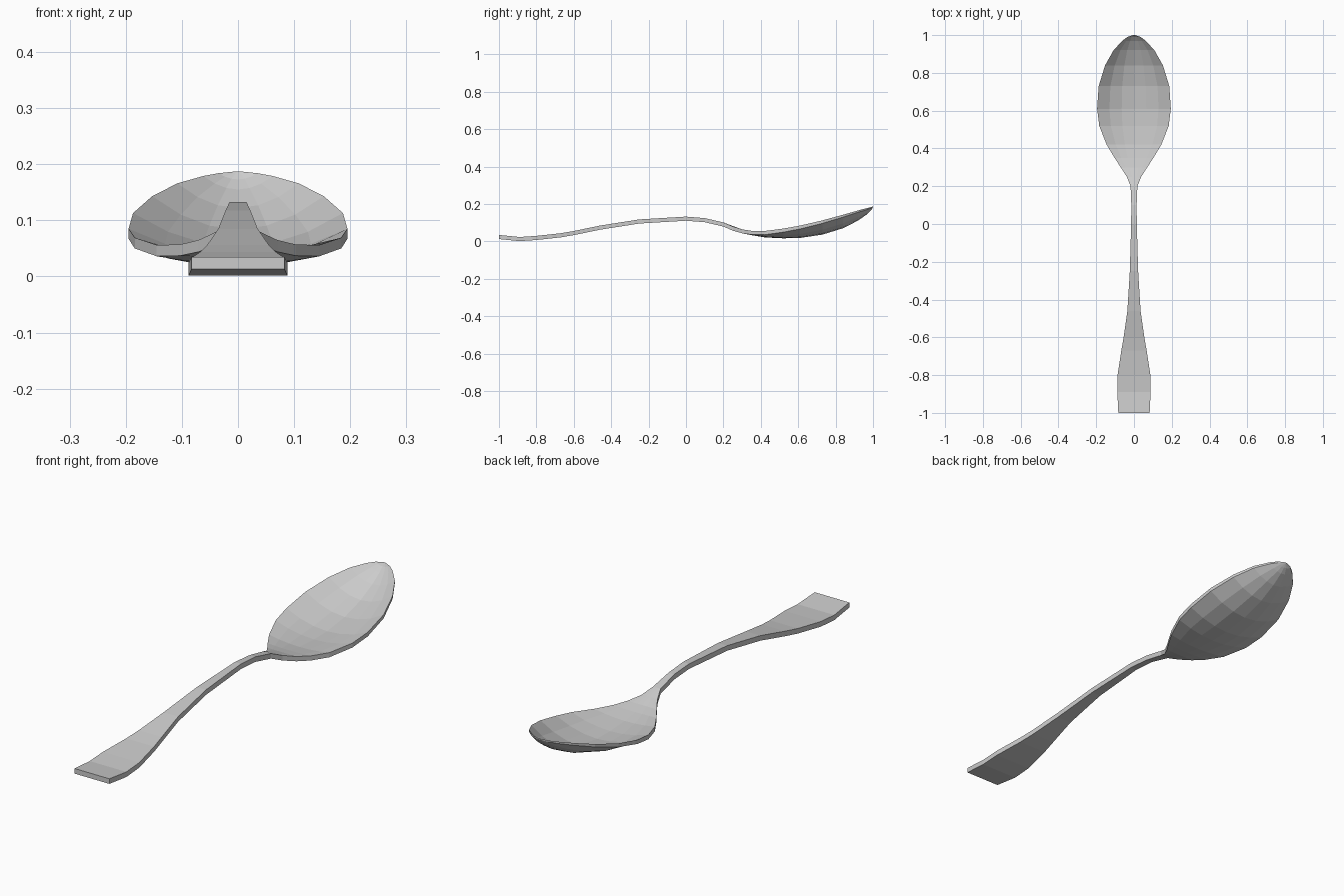
import bpy
import bmesh

cube = bpy.data.objects.get("Cube")
if cube:
    bpy.data.objects.remove(cube, do_unlink=True)

# Polished metal colour
steel = bpy.data.materials.new("steel_grey")
steel.use_nodes = True
colour = (0.6, 0.6, 0.6, 1)
steel.diffuse_color = colour
steel.node_tree.nodes["Principled BSDF"].inputs["Base Color"].default_value = colour


def loft(name, stations, columns):
    """Loft a closed shell through (y, half width, edge z, centre z, thickness)."""
    bm = bmesh.new()
    rings = []
    for y, half, edge, centre, thick in stations:
        top, bottom = [], []
        for i in range(columns + 1):
            u = 2 * i / columns - 1
            z = centre + (edge - centre) * u * u
            top.append(bm.verts.new((half * u, y, z)))
            bottom.append(bm.verts.new((half * u, y, z - thick)))
        rings.append(top + bottom[::-1])
    for a, b in zip(rings, rings[1:]):
        n = len(a)
        for i in range(n):
            j = (i + 1) % n
            bm.faces.new((a[i], a[j], b[j], b[i]))
    # End caps as strips
    for ring in (rings[0], rings[-1]):
        for i in range(columns):
            bm.faces.new((ring[i], ring[i + 1], ring[-2 - i], ring[-1 - i]))
    bmesh.ops.recalc_face_normals(bm, faces=bm.faces)
    mesh = bpy.data.meshes.new(name)
    bm.to_mesh(mesh)
    bm.free()
    mesh.materials.append(steel)
    obj = bpy.data.objects.new(name, mesh)
    bpy.context.collection.objects.link(obj)
    return obj


# Handle: flat bar, wide at the end and narrow at the neck
handle = [(y, w, z, z, 0.022) for y, w, z in (
    (-1, .083, .035), (-.89, .088, .024), (-.8, .087, .03), (-.67, .067, .044),
    (-.6, .055, .056), (-.46, .035, .085), (-.25, .022, .118), (0, .015, .133),
    (.1, .014, .125), (.2, .018, .102))]
loft("handle", handle, 2)

# Bowl: dished shell flaring from the neck to the rounded tip
bowl = [
    (.2, .018, .102, .102, .022), (.25, .038, .08, .083, .022),
    (.3, .07, .065, .065, .021), (.35, .103, .057, .054, .02),
    (.42, .145, .056, .042, .02), (.52, .184, .069, .036, .019),
    (.61, .195, .085, .037, .018), (.73, .187, .113, .053, .016),
    (.84, .153, .143, .084, .013), (.92, .108, .166, .122, .01),
    (.97, .062, .179, .155, .008), (.99, .035, .184, .173, .006),
    (1, .006, .187, .187, .004)]
loft("bowl", bowl, 6)
